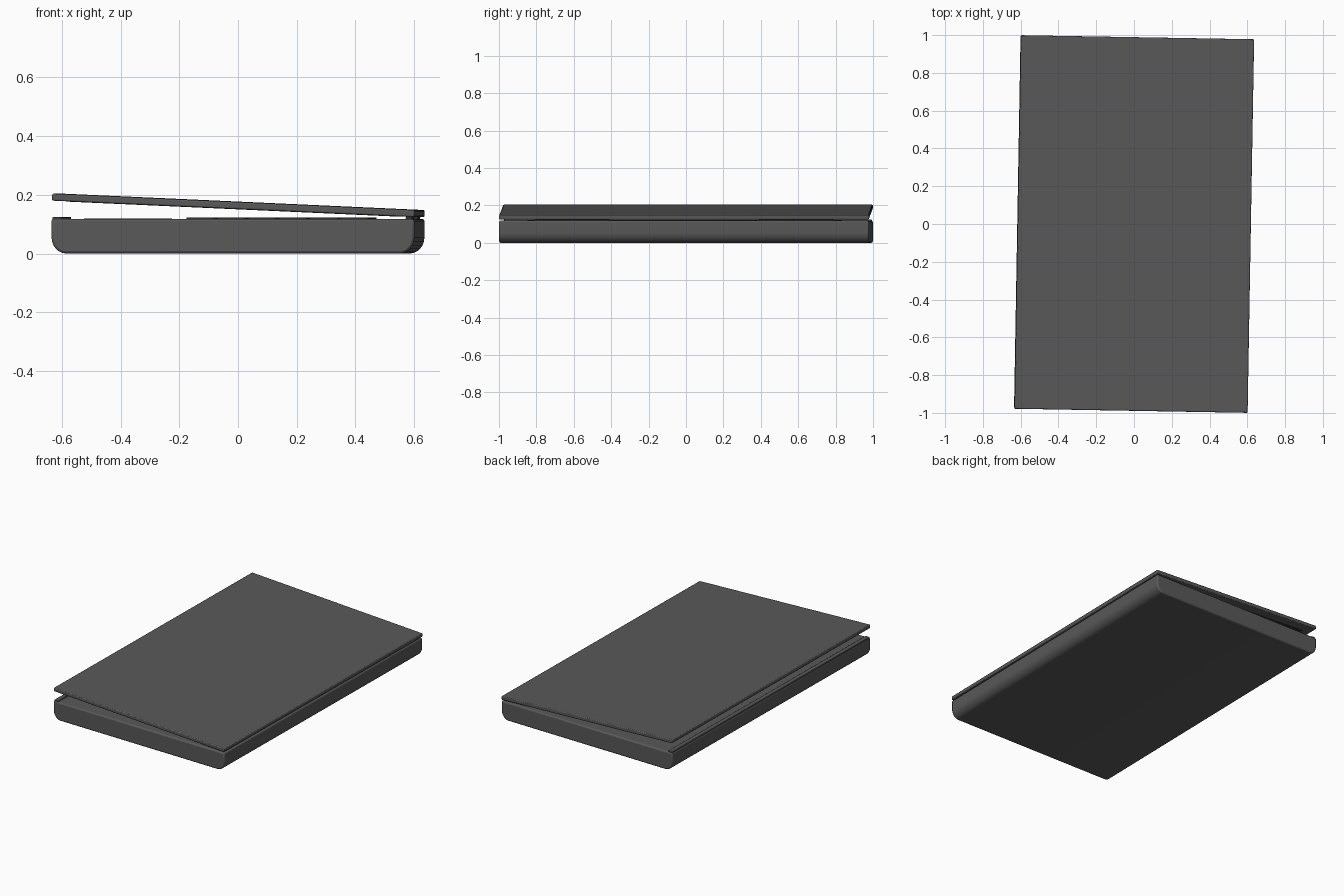
import bpy, bmesh
from math import radians, sin, cos, pi
from mathutils import Matrix

if "Cube" in bpy.data.objects:
    bpy.data.objects.remove(bpy.data.objects["Cube"])

YAW = Matrix.Rotation(radians(-1.0), 4, 'Z')   # whole laptop sits slightly turned
A, B = 0.618, 0.989                            # half depth (x), half width (y)
LID = (Matrix.Translation((A, 0, 0.124)) @ Matrix.Rotation(radians(2.6), 4, 'Y')
       @ Matrix.Translation((-A, 0, 0)))       # lid opened about the hinge edge

def material(name, v):
    m = bpy.data.materials.new(name)
    m.diffuse_color = (v, v, v, 1)
    m.use_nodes = True
    m.node_tree.nodes["Principled BSDF"].inputs["Base Color"].default_value = m.diffuse_color
    return m

SHELL = material("dark_shell", 0.10)
BLACK = material("black_plastic", 0.03)

def finish(name, bm, mat, matrix, bevel=0.0):
    bmesh.ops.recalc_face_normals(bm, faces=bm.faces)
    me = bpy.data.meshes.new(name)
    bm.to_mesh(me)
    bm.free()
    ob = bpy.data.objects.new(name, me)
    bpy.context.collection.objects.link(ob)
    me.materials.append(mat)
    ob.matrix_world = YAW @ matrix
    if bevel:
        m = ob.modifiers.new("edge", 'BEVEL')
        m.width, m.segments = bevel, 2
        m.limit_method, m.angle_limit = 'ANGLE', radians(40)
    bpy.ops.object.select_all(action='DESELECT')
    ob.select_set(True)
    bpy.context.view_layer.objects.active = ob
    bpy.ops.object.shade_smooth_by_angle(angle=radians(35))
    return ob

def add_box(bm, x0, x1, y0, y1, z0, z1):
    m = (Matrix.Translation(((x0 + x1) / 2, (y0 + y1) / 2, (z0 + z1) / 2))
         @ Matrix.Diagonal((x1 - x0, y1 - y0, z1 - z0, 1)))
    bmesh.ops.create_cube(bm, size=1, matrix=m)

def box(name, dims, mat, matrix=Matrix(), bevel=0.0):
    bm = bmesh.new()
    add_box(bm, *dims)
    return finish(name, bm, mat, matrix, bevel)

# base: cross-section with rounded lower edges, extruded along the width
rx, rz = 0.05, 0.055
right = [(A - rx + rx * sin(t), rz - rz * cos(t)) for t in [i * pi / 12 for i in range(7)]]
right.append((A, 0.118))
profile = right + [(-x, z) for x, z in reversed(right)]
bm = bmesh.new()
face = bm.faces.new([bm.verts.new((x, -B, z)) for x, z in profile])
ext = bmesh.ops.extrude_face_region(bm, geom=[face])
bmesh.ops.translate(bm, vec=(0, 2 * B, 0),
                    verts=[v for v in ext["geom"] if isinstance(v, bmesh.types.BMVert)])
finish("base", bm, SHELL, Matrix(), 0.008)

# raised lip along the opening edge, and touchpad
box("front_lip", (-A + 0.003, -A + 0.032, -B + 0.006, B - 0.006, 0.112, 0.125), SHELL, bevel=0.003)
box("touchpad", (-0.52, -0.23, -0.26, 0.26, 0.112, 0.1195), BLACK)

# keyboard: rows of low keys
bm = bmesh.new()
rows, cols, x0, y0 = 6, 15, -0.16, -0.84
dx, dy = 0.105, 2 * 0.84 / cols
for r in range(rows):
    for c in range(cols):
        if r == 0 and 4 <= c <= 10:
            continue
        x, y = x0 + r * dx, y0 + c * dy
        add_box(bm, x, x + dx - 0.012, y, y + dy - 0.012, 0.114, 0.122)
add_box(bm, x0, x0 + dx - 0.012, y0 + 4 * dy, y0 + 11 * dy - 0.012, 0.114, 0.122)
finish("keys", bm, BLACK, Matrix())

# hinge barrels
for s in (-1, 1):
    bm = bmesh.new()
    bmesh.ops.create_cone(bm, cap_ends=True, segments=16, radius1=0.011, radius2=0.011, depth=0.4,
                          matrix=Matrix.Translation((A - 0.022, s * 0.6, 0.121))
                          @ Matrix.Rotation(pi / 2, 4, 'X'))
    finish("hinge", bm, BLACK, Matrix())

# lid and screen on its underside
box("lid", (-A, A, -B, B, 0, 0.024), SHELL, LID, 0.005)
box("screen", (-0.56, 0.54, -0.93, 0.93, -0.001, 0.003), BLACK, LID)
